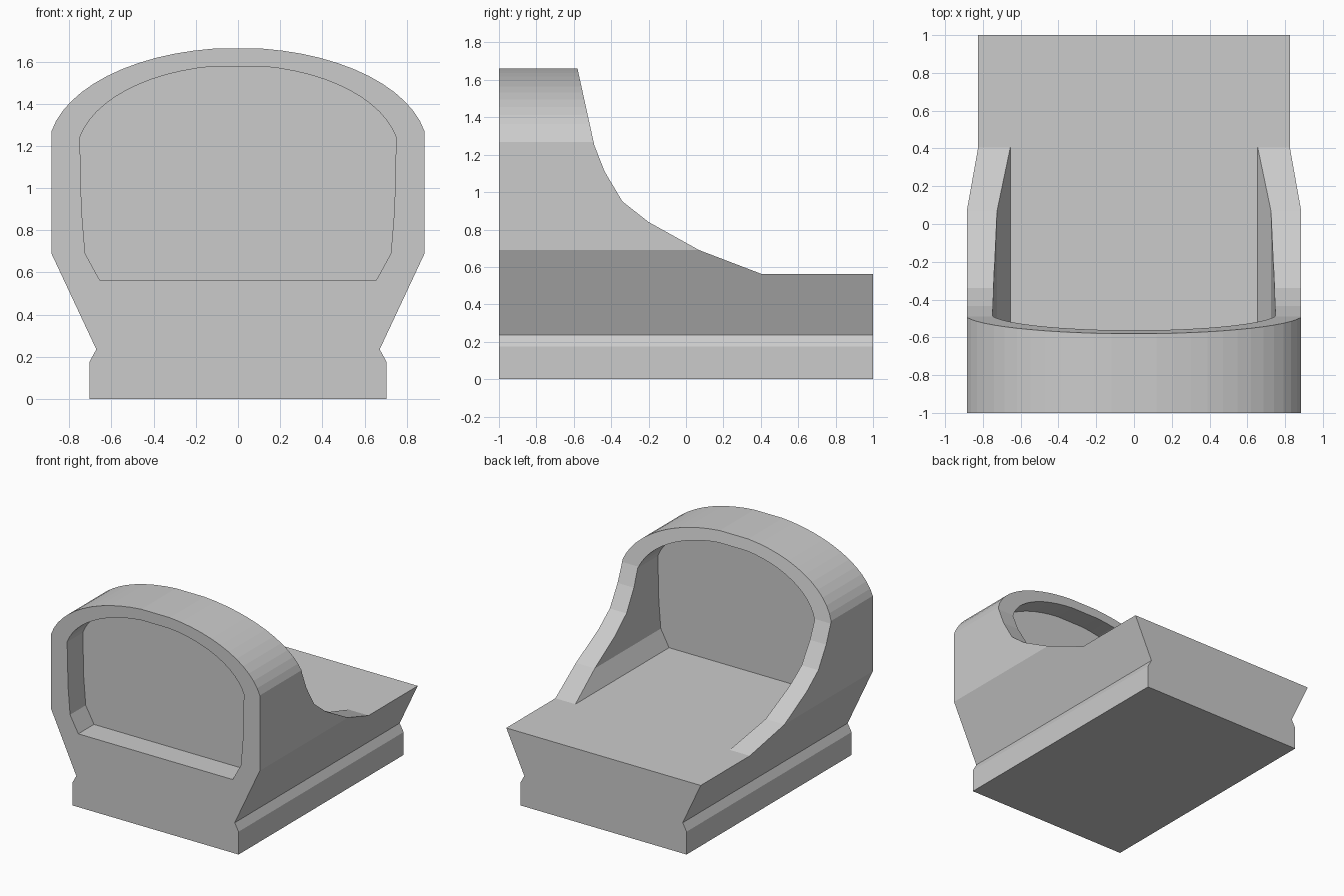
import bpy, bmesh, math

if "Cube" in bpy.data.objects:
    bpy.data.objects.remove(bpy.data.objects["Cube"])


def prism(name, pts, axis, a, b):
    """Extrude a closed 2D outline along 'y' (pts are x,z) or 'x' (pts are y,z)."""
    bm = bmesh.new()
    place = (lambda u, v: (u, a, v)) if axis == 'y' else (lambda u, v: (a, u, v))
    face = bm.faces.new([bm.verts.new(place(u, v)) for u, v in pts])
    ext = bmesh.ops.extrude_face_region(bm, geom=[face])['geom']
    move = (0, b - a, 0) if axis == 'y' else (b - a, 0, 0)
    bmesh.ops.translate(bm, vec=move, verts=[g for g in ext if isinstance(g, bmesh.types.BMVert)])
    bmesh.ops.recalc_face_normals(bm, faces=bm.faces[:])
    me = bpy.data.meshes.new(name)
    bm.to_mesh(me)
    bm.free()
    ob = bpy.data.objects.new(name, me)
    bpy.context.collection.objects.link(ob)
    return ob


def mirrored(half):
    """Right half outline, bottom to top, closed by its mirror image."""
    return half + [(-x, z) for x, z in reversed(half)]


def arch(rx, rz, cz, x_start, x_end, n=12):
    """Elliptical shoulder from the side wall up to the flat crown."""
    t0, t1 = math.acos(x_start / rx), math.acos(x_end / rx)
    ts = [t0 + (t1 - t0) * i / n for i in range(n + 1)]
    return [(rx * math.cos(t), cz + rz * math.sin(t)) for t in ts]


def cut(ob, cutter):
    mod = ob.modifiers.new(cutter.name, 'BOOLEAN')
    mod.operation, mod.solver, mod.object = 'DIFFERENCE', 'EXACT', cutter
    bpy.context.view_layer.objects.active = ob
    bpy.ops.object.modifier_apply(modifier=mod.name)
    bpy.data.objects.remove(cutter)


FLOOR = 0.562
outer = mirrored([(0.705, 0), (0.705, 0.175), (0.672, 0.235), (0.885, 0.69)]
                 + arch(0.9, 0.485, 1.18, 0.885, 0.12))
inner = mirrored([(0.655, FLOOR), (0.725, 0.69), (0.742, 0.9)]
                 + arch(0.765, 0.425, 1.157, 0.75, 0.12))

# Body: grooved base and arched hood in one extrusion
body = prism("hood_body", outer, 'y', -1, 1)

# Sweeping cut that lowers the rear to a flat deck
sweep = [(-0.525, 1.9), (-0.58, 1.66), (-0.49, 1.25), (-0.435, 1.11), (-0.34, 0.95),
         (-0.2, 0.84), (0.07, 0.69), (0.405, FLOOR), (1.2, FLOOR), (1.2, 1.9)]
sweep[0] = (-0.633, 1.9)
cut(body, prism("rear_sweep", sweep, 'x', -1.2, 1.2))

# Hollow tunnel through the hood
cut(body, prism("tunnel", inner, 'y', -1.2, 0.8))

# Thin panel set back inside the opening
prism("lens_panel", inner, 'y', -0.81, -0.73)
